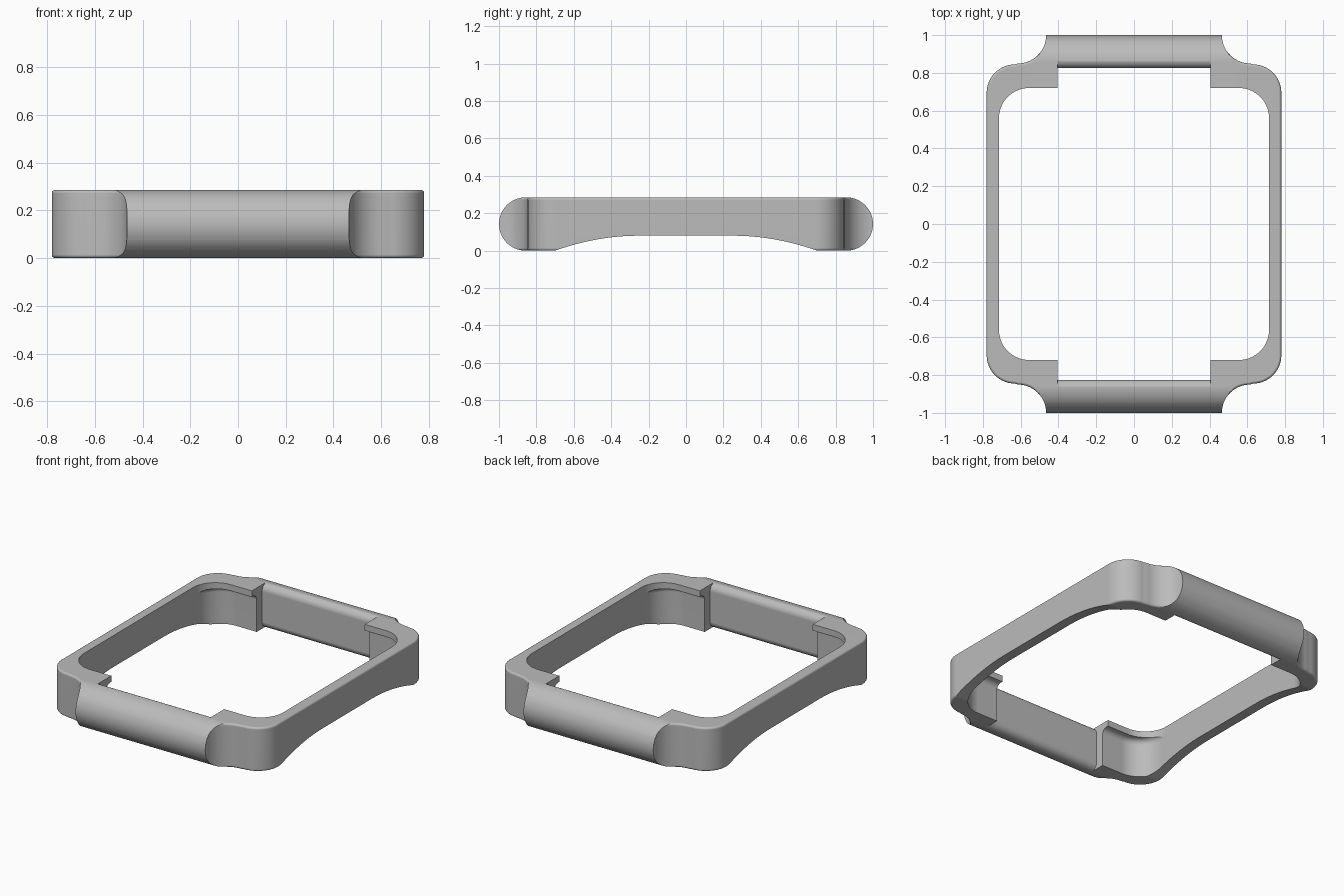
import bpy
import bmesh
from math import sin, cos, radians

if "Cube" in bpy.data.objects:
    bpy.data.objects.remove(bpy.data.objects["Cube"], do_unlink=True)

HEIGHT = 0.285
END_R = HEIGHT / 2
END_Y = 1 - END_R

grey = bpy.data.materials.new("satin_grey")
grey.use_nodes = True
grey.diffuse_color = (0.5, 0.5, 0.5, 1)
grey.node_tree.nodes["Principled BSDF"].inputs["Base Color"].default_value = (0.5, 0.5, 0.5, 1)


def arc(cx, cy, r, start, end, steps=14):
    """Points along an arc, angles in degrees."""
    angles = [radians(start + (end - start) * i / steps) for i in range(steps + 1)]
    return [(cx + r * cos(a), cy + r * sin(a)) for a in angles]


def mirror_x(pts):
    """Close a half outline by reflecting its first coordinate."""
    return pts + [(-a, b) for a, b in reversed(pts)]


def mirror_y(pts):
    return pts + [(a, -b) for a, b in reversed(pts)]


def prism(name, pts, axis, lo, hi, rim=0.0, rim_top_only=False):
    """Extrude a closed outline along x or z, optionally rounding its rims."""
    bm = bmesh.new()
    place = (lambda a, b, t: (t, a, b)) if axis == "x" else (lambda a, b, t: (a, b, t))
    low = [bm.verts.new(place(a, b, lo)) for a, b in pts]
    high = [bm.verts.new(place(a, b, hi)) for a, b in pts]
    bottom, top = bm.faces.new(low[::-1]), bm.faces.new(high)
    n = len(pts)
    for i in range(n):
        j = (i + 1) % n
        bm.faces.new((low[i], low[j], high[j], high[i]))
    bmesh.ops.recalc_face_normals(bm, faces=bm.faces[:])
    if rim:
        edges = list(top.edges) + ([] if rim_top_only else list(bottom.edges))
        bmesh.ops.bevel(bm, geom=edges, offset=rim, segments=4, profile=0.5,
                        affect="EDGES", clamp_overlap=True)
    mesh = bpy.data.meshes.new(name)
    bm.to_mesh(mesh)
    bm.free()
    mesh.materials.append(grey)
    obj = bpy.data.objects.new(name, mesh)
    bpy.context.collection.objects.link(obj)
    return obj


def combine(target, tool, operation):
    """Apply a boolean and discard the tool."""
    tool.hide_render = True
    mod = target.modifiers.new(operation, "BOOLEAN")
    mod.operation, mod.solver, mod.object = operation, "EXACT", tool
    bpy.context.view_layer.objects.active = target
    bpy.ops.object.modifier_apply(modifier=mod.name)
    bpy.data.objects.remove(tool, do_unlink=True)


# Side profile: half-round ends and an arched underside
side = arc(END_Y, END_R, END_R, 90, -90, 32) + [(0.72, 0)]
for i in range(15):
    y = 0.70 - 0.45 * i / 14
    side.append((y, 0.08 - 0.395 * (y - 0.25) ** 2))
frame = prism("case_frame", mirror_x(side), "x", -0.9, 0.9)

# Plan outline: rounded corners sweeping into the narrow end bars
corner = arc(0.63, 0.695, 0.15, 0, 90)
neck = arc(0.615, 1.0, 0.15, 270, 180)
quarter = corner + neck + [(0.465, 1.06)]
plan = mirror_y(mirror_x(quarter)[:len(quarter)])
right_half = quarter[::-1] + [(x, -y) for x, y in quarter]
outline = prism("outline_tool", mirror_x(right_half), "z",
                -0.0002, HEIGHT + 0.0002, rim=0.014)
combine(frame, outline, "INTERSECT")


def opening(half_x, half_y, r):
    """Rounded rectangle outline."""
    c = arc(half_x - r, half_y - r, r, 90, 0)
    return mirror_x(c + [(x, -y) for x, y in reversed(c)])


# Main opening, leaving the retaining lips at the ends
combine(frame, prism("opening_tool", opening(0.715, 0.72, 0.16), "z", -0.2, 0.5),
        "DIFFERENCE")

# Recess under the lips, with a filleted ceiling
combine(frame, prism("recess_tool", opening(0.716, 0.77, 0.165), "z", -0.2, 0.245,
                     rim=0.035, rim_top_only=True), "DIFFERENCE")

# Gap between the lips, shaping the inner side of each end bar
fillet = 0.045
bar = [(0.5, -0.1), (0.87, -0.1)]
bar += arc(0.87, fillet - 0.0006, fillet, 270, 180, 8)
bar += arc(0.87, HEIGHT - fillet + 0.0006, fillet, 180, 90, 8)
bar += [(0.87, 0.4), (0.5, 0.4)]
for s in (1, -1):
    combine(frame, prism("bar_tool", [(s * y, z) for y, z in bar], "x", -0.405, 0.405),
            "DIFFERENCE")

# Smooth shading with crisp edges
bpy.ops.object.select_all(action="DESELECT")
frame.select_set(True)
bpy.context.view_layer.objects.active = frame
bpy.ops.object.shade_smooth_by_angle(angle=radians(32))
weighted = frame.modifiers.new("weighted_normals", "WEIGHTED_NORMAL")
weighted.keep_sharp = True
